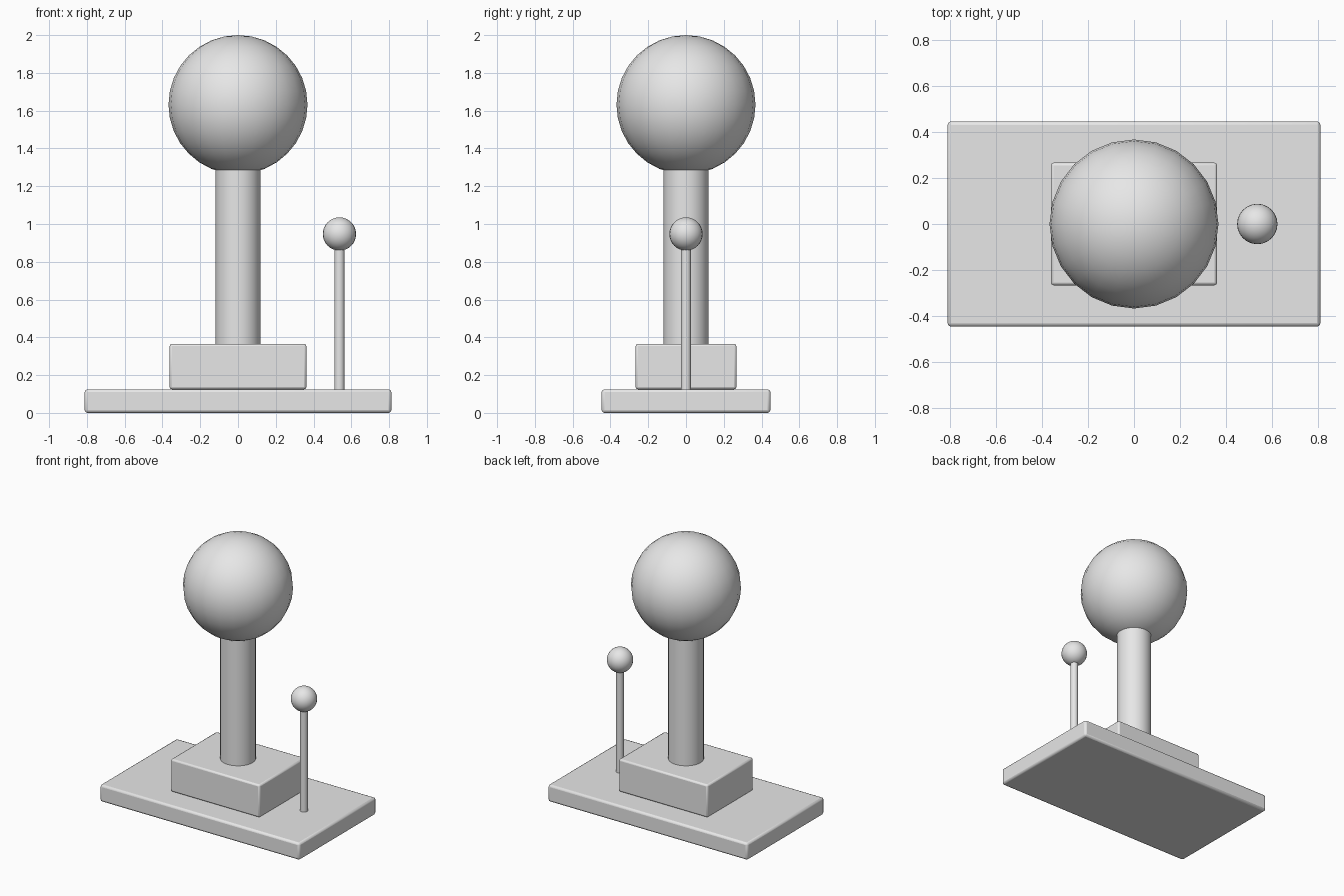
import bpy, math

if "Cube" in bpy.data.objects:
    bpy.data.objects.remove(bpy.data.objects["Cube"])

grey = bpy.data.materials.new("plain_grey")
grey.diffuse_color = (0.8, 0.8, 0.8, 1)
grey.use_nodes = True
grey.node_tree.nodes["Principled BSDF"].inputs["Base Color"].default_value = grey.diffuse_color


def finish(name, angle=40):
    ob = bpy.context.object
    ob.name = name
    ob.data.materials.append(grey)
    bpy.ops.object.shade_smooth_by_angle(angle=math.radians(angle))
    return ob


def box(name, hx, hy, z0, z1, bevel=0.015):
    bpy.ops.mesh.primitive_cube_add(size=1, location=(0, 0, (z0 + z1) / 2))
    ob = bpy.context.object
    ob.scale = (2 * hx, 2 * hy, z1 - z0)
    bpy.ops.object.transform_apply(location=False, rotation=False, scale=True)
    finish(name)
    m = ob.modifiers.new("soft_edges", 'BEVEL')
    m.width = bevel
    m.segments = 2


def rod(name, x, r, z0, z1, sides):
    bpy.ops.mesh.primitive_cylinder_add(vertices=sides, radius=r, depth=z1 - z0,
                                        location=(x, 0, (z0 + z1) / 2))
    finish(name)


def ball(name, x, z, r, seg, rings):
    bpy.ops.mesh.primitive_uv_sphere_add(segments=seg, ring_count=rings,
                                         radius=r, location=(x, 0, z))
    finish(name, 60)


# stepped base
box("base_plate", 0.812, 0.447, 0.0, 0.125)
box("plinth", 0.362, 0.267, 0.125, 0.365, 0.012)

# main post and large ball
rod("column", 0, 0.119, 0.365, 1.30, 32)
ball("large_ball", 0, 1.632, 0.368, 24, 16)

# side rod and small ball
rod("side_rod", 0.537, 0.027, 0.125, 0.88, 16)
ball("small_ball", 0.537, 0.947, 0.088, 24, 16)
